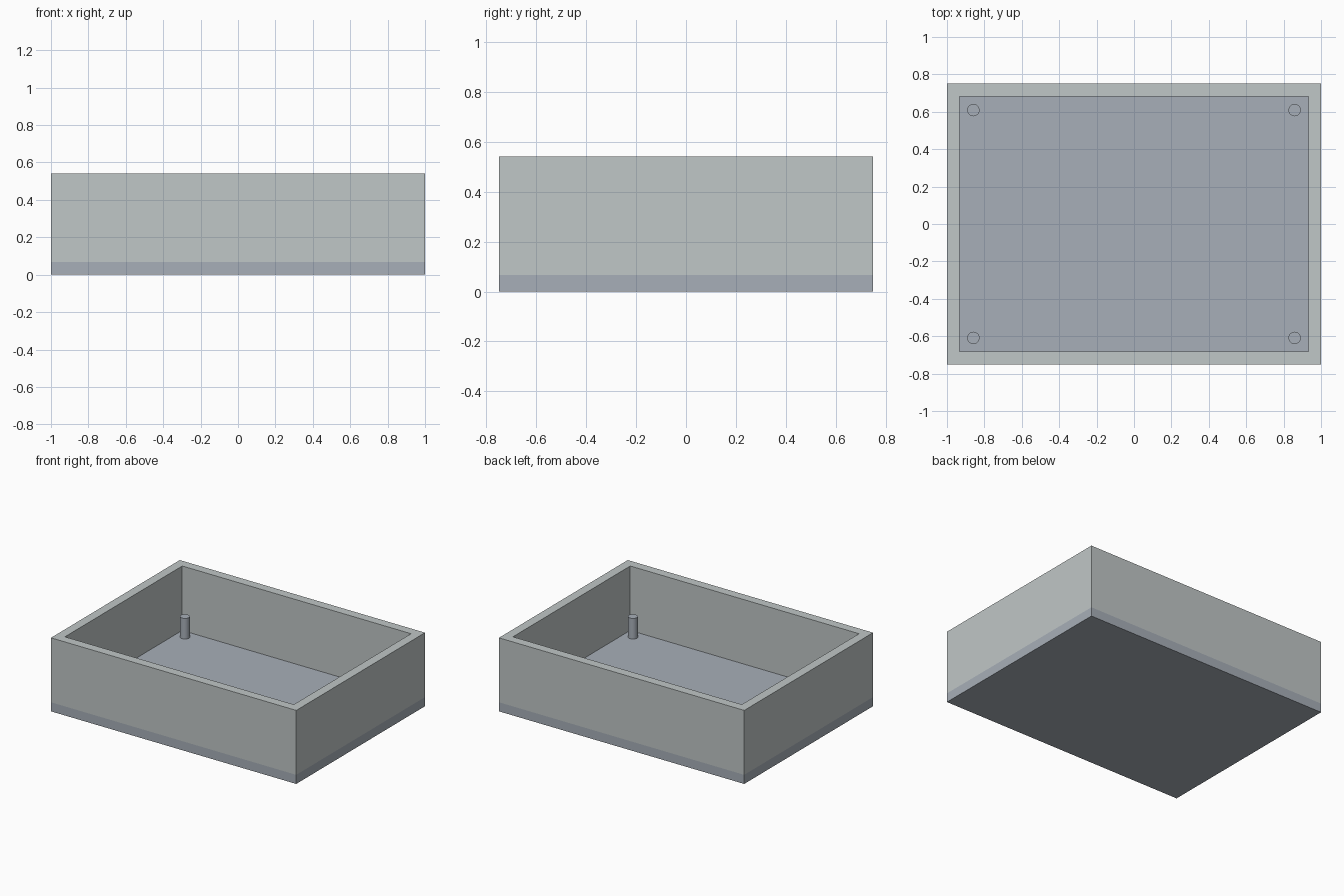
import bpy, bmesh

if "Cube" in bpy.data.objects:
    bpy.data.objects.remove(bpy.data.objects["Cube"])

HX, HY = 1.0, 0.75      # outer half sizes
T = 0.067               # wall and floor thickness
H = 0.542               # total height


def material(name, color):
    m = bpy.data.materials.new(name)
    m.diffuse_color = (*color, 1)
    m.use_nodes = True
    m.node_tree.nodes["Principled BSDF"].inputs["Base Color"].default_value = m.diffuse_color
    return m


wall_mat = material("wall_grey", (0.53, 0.57, 0.57))
floor_mat = material("floor_grey", (0.39, 0.43, 0.48))

# Floor slab
bpy.ops.mesh.primitive_cube_add(size=1, location=(0, 0, T / 2))
base = bpy.context.object
base.name = "floor"
base.scale = (2 * HX, 2 * HY, T)
bpy.ops.object.transform_apply(location=False, rotation=False, scale=True)
base.data.materials.append(floor_mat)

# Rectangular wall frame standing on the floor
corners = [(-1, -1), (1, -1), (1, 1), (-1, 1)]
bm = bmesh.new()
rings = [[bm.verts.new((sx * (HX - inset), sy * (HY - inset), z)) for sx, sy in corners]
         for inset, z in ((0, T), (0, H), (T, H), (T, T))]
for r in range(4):
    a, b = rings[r], rings[(r + 1) % 4]
    for i in range(4):
        j = (i + 1) % 4
        bm.faces.new((a[i], a[j], b[j], b[i]))
bmesh.ops.recalc_face_normals(bm, faces=bm.faces)
mesh = bpy.data.meshes.new("walls")
bm.to_mesh(mesh)
bm.free()
walls = bpy.data.objects.new("walls", mesh)
bpy.context.collection.objects.link(walls)
mesh.materials.append(wall_mat)

# Short round posts in the inner corners
for n, (sx, sy) in enumerate(corners):
    bpy.ops.mesh.primitive_cylinder_add(vertices=32, radius=0.033, depth=0.152,
                                        location=(sx * 0.859, sy * 0.609, T + 0.076))
    post = bpy.context.object
    post.name = f"corner_post_{n + 1}"
    bpy.ops.object.shade_smooth_by_angle()
    post.data.materials.append(floor_mat)
